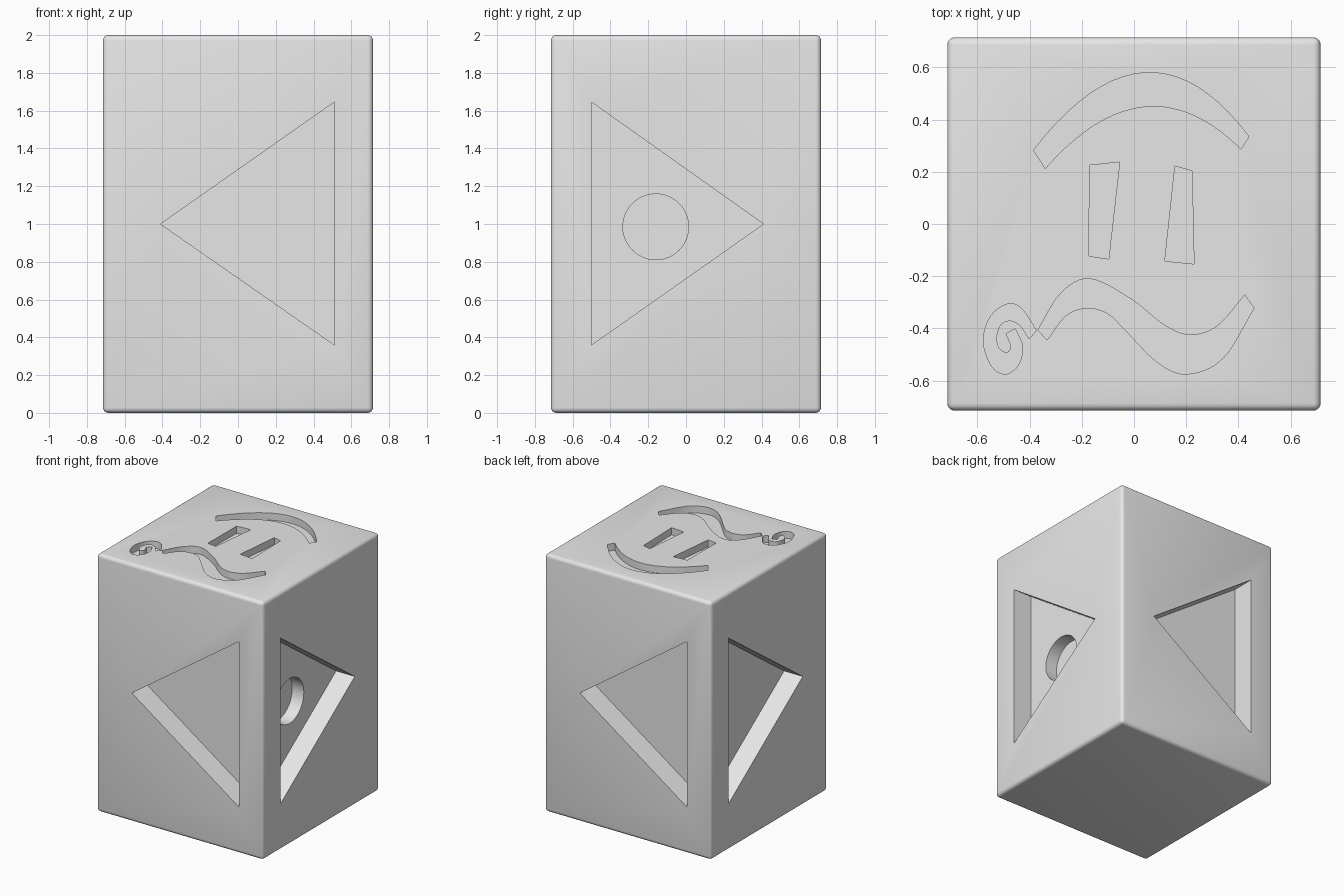
import bpy, bmesh, math
from mathutils import Matrix, Vector

old = bpy.data.objects.get("Cube")
if old:
    bpy.data.objects.remove(old)

HALF, HEIGHT = 0.715, 2.0

grey = bpy.data.materials.new("light_grey")
grey.use_nodes = True
grey.diffuse_color = (0.8, 0.8, 0.8, 1)
grey.node_tree.nodes["Principled BSDF"].inputs["Base Color"].default_value = (0.8, 0.8, 0.8, 1)


def new_object(name, bm):
    bmesh.ops.recalc_face_normals(bm, faces=bm.faces)
    mesh = bpy.data.meshes.new(name)
    bm.to_mesh(mesh)
    bm.free()
    mesh.materials.append(grey)
    ob = bpy.data.objects.new(name, mesh)
    bpy.context.collection.objects.link(ob)
    return ob


def prism(name, points, low, high, matrix=Matrix()):
    """Outline in local xy, extruded from low to high along local z."""
    bm = bmesh.new()
    face = bm.faces.new([bm.verts.new((x, y, low)) for x, y in points])
    top = bmesh.ops.extrude_face_region(bm, geom=[face])["geom"]
    moved = [v for v in top if isinstance(v, bmesh.types.BMVert)]
    bmesh.ops.translate(bm, vec=(0, 0, high - low), verts=moved)
    bmesh.ops.transform(bm, matrix=matrix, verts=bm.verts)
    return new_object(name, bm)


def smooth(points, steps=6):
    """Catmull-Rom curve through a few points."""
    p = [Vector(q) for q in points]
    p = [2 * p[0] - p[1]] + p + [2 * p[-1] - p[-2]]
    out = []
    for a, b, c, d in zip(p, p[1:], p[2:], p[3:]):
        for i in range(steps):
            t = i / steps
            out.append(b + (c - a) * t / 2 + (2 * a - 5 * b + 4 * c - d) * t * t / 2
                       + (3 * b - a - 3 * c + d) * t ** 3 / 2)
    return out + [p[-2]]


def arc(a, control, b, steps=20):
    """Quadratic curve from a to b."""
    a, c, b = Vector(a), Vector(control), Vector(b)
    return [a * (1 - t) ** 2 + c * 2 * t * (1 - t) + b * t * t
            for t in (i / steps for i in range(steps + 1))]


# body block with rounded edges
bm = bmesh.new()
bmesh.ops.create_cube(bm, size=1)
bmesh.ops.scale(bm, vec=(2 * HALF, 2 * HALF, HEIGHT), verts=bm.verts)
bmesh.ops.translate(bm, vec=(0, 0, HEIGHT / 2), verts=bm.verts)
bmesh.ops.bevel(bm, geom=bm.edges[:], offset=0.028, segments=4, profile=0.5, affect='EDGES')
body = new_object("carved_block", bm)

cutters = []

# triangular recess on each of the four sides
upright = Matrix.Rotation(math.pi / 2, 4, 'X')
for side in range(4):
    turn = Matrix.Rotation(side * math.pi / 2, 4, 'Z') @ upright
    if side % 2:
        edge, apex, depth = -0.5, 0.41, 0.16
    else:
        edge, apex, depth = 0.51, -0.41, 0.18
    outline = [(edge, 0.36), (edge, 1.645), (apex, 1.0)]
    cutters.append(prism("triangle_cutter", outline, HALF - depth, HALF + 0.1, turn))

# round socket inside one recess
circle = [(-0.16 + 0.174 * math.cos(a), 0.985 + 0.174 * math.sin(a))
          for a in (i * math.tau / 48 for i in range(48))]
cutters.append(prism("socket_cutter", circle, HALF - 0.26, HALF - 0.1,
                     Matrix.Rotation(math.pi / 2, 4, 'Z') @ upright))

# curved brow groove
brow = (arc((-0.385, 0.283), (0.053, 0.85), (0.44, 0.335))
        + arc((0.41, 0.287), (0.045, 0.65), (-0.34, 0.213)))

# two slots
slot_a = [(-0.17, 0.225), (-0.055, 0.237), (-0.097, -0.134), (-0.173, -0.123)]
slot_b = [(0.157, 0.222), (0.222, 0.203), (0.23, -0.153), (0.118, -0.142)]

# wave groove
wave = (smooth([(-0.368, -0.406), (-0.28, -0.265), (-0.17, -0.21), (-0.015, -0.285),
                (0.12, -0.39), (0.218, -0.425), (0.32, -0.39), (0.424, -0.272)])
        + smooth([(0.46, -0.322), (0.34, -0.515), (0.203, -0.575), (0.09, -0.53),
                  (-0.03, -0.41), (-0.1, -0.343), (-0.18, -0.322), (-0.26, -0.35),
                  (-0.333, -0.444)]))

# spiral groove at the end of the wave
spiral = (smooth([(-0.374, -0.408), (-0.43, -0.325), (-0.485, -0.307), (-0.55, -0.355),
                  (-0.577, -0.45), (-0.545, -0.545), (-0.492, -0.575), (-0.443, -0.54),
                  (-0.427, -0.47), (-0.455, -0.402)])
          + smooth([(-0.49, -0.42), (-0.472, -0.468), (-0.487, -0.494), (-0.518, -0.475),
                    (-0.527, -0.433), (-0.51, -0.385), (-0.475, -0.37), (-0.437, -0.388),
                    (-0.402, -0.44)]))

for outline in (brow, slot_a, slot_b, wave, spiral):
    cutters.append(prism("groove_cutter", outline, HEIGHT - 0.055, HEIGHT + 0.1))

# carve every cutter out of the block
bpy.context.view_layer.objects.active = body
for cutter in cutters:
    cutter.hide_render = True
    mod = body.modifiers.new("carve", 'BOOLEAN')
    mod.operation = 'DIFFERENCE'
    mod.solver = 'EXACT'
    mod.object = cutter
    bpy.ops.object.modifier_apply(modifier=mod.name)
    bpy.data.objects.remove(cutter)

bpy.ops.object.select_all(action='DESELECT')
body.select_set(True)
bpy.ops.object.shade_smooth_by_angle(angle=math.radians(30))
